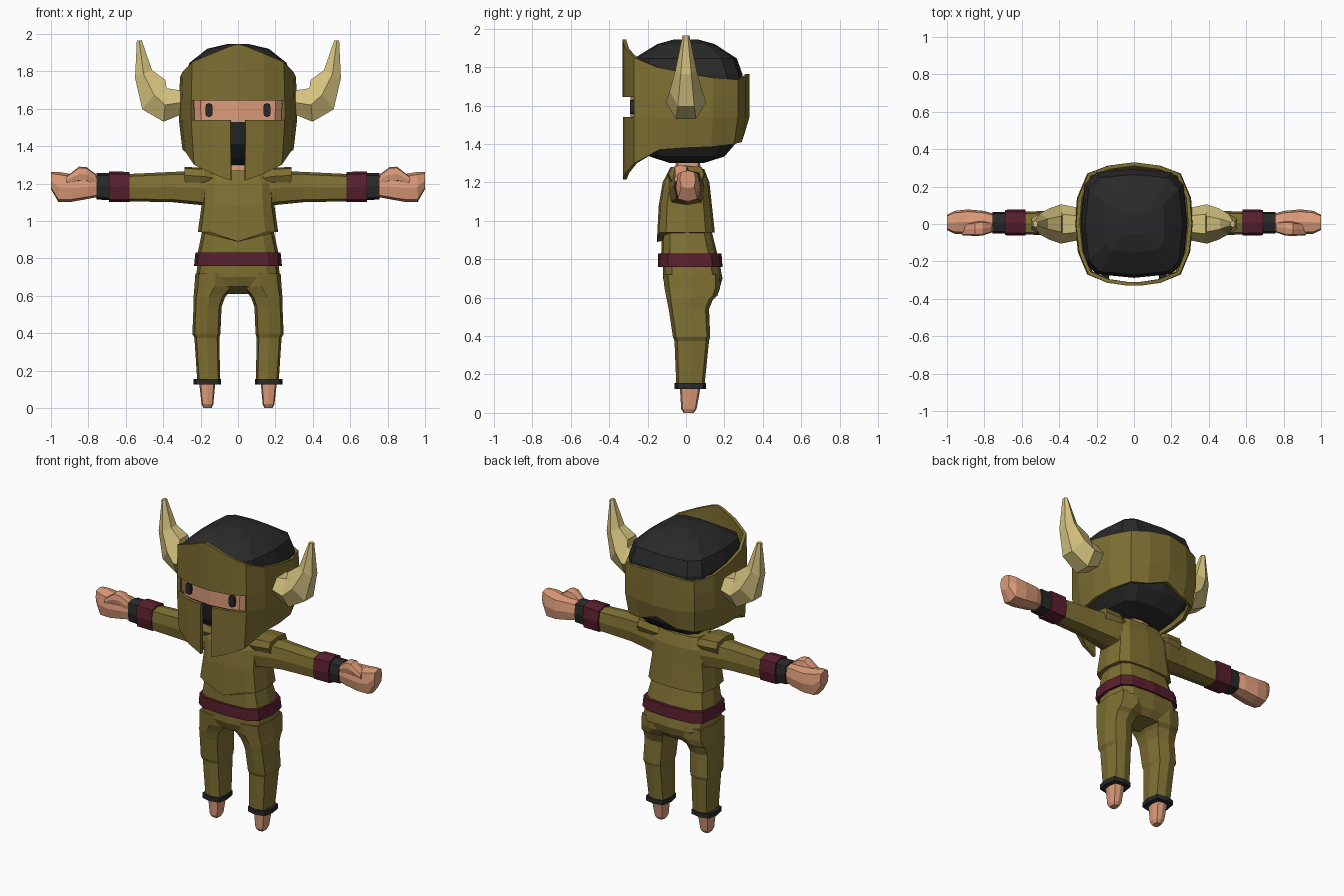
import bpy, bmesh, math
from mathutils import Vector

cube = bpy.data.objects.get("Cube")
if cube:
    bpy.data.objects.remove(cube, do_unlink=True)


def material(name, r, g, b):
    m = bpy.data.materials.new(name)
    m.use_nodes = True
    m.diffuse_color = (r, g, b, 1)
    bsdf = next(n for n in m.node_tree.nodes if n.type == 'BSDF_PRINCIPLED')
    bsdf.inputs["Base Color"].default_value = (r, g, b, 1)
    return m


olive = material("olive", 0.21, 0.16, 0.032)
skin = material("skin", 0.72, 0.33, 0.19)
dark = material("charcoal", 0.022, 0.022, 0.023)
maroon = material("maroon", 0.10, 0.014, 0.027)
bone = material("horn_tan", 0.66, 0.54, 0.21)


def finish(name, bm, mat, mirror=False):
    mesh = bpy.data.meshes.new(name)
    bm.to_mesh(mesh)
    bm.free()
    mesh.materials.append(mat)
    obj = bpy.data.objects.new(name, mesh)
    bpy.context.collection.objects.link(obj)
    if mirror:
        obj.modifiers.new("Mirror", 'MIRROR').use_clip = True
    return obj


def skin_rings(rings):
    """Closed tube through rings of points."""
    bm = bmesh.new()
    loops = [[bm.verts.new(p) for p in ring] for ring in rings]
    n = len(loops[0])
    for a, b in zip(loops, loops[1:]):
        for i in range(n):
            j = (i + 1) % n
            bm.faces.new((a[i], a[j], b[j], b[i]))
    bm.faces.new(loops[0])
    bm.faces.new(loops[-1])
    bmesh.ops.recalc_face_normals(bm, faces=bm.faces)
    return bm


def loft(name, mat, axis, sections, n=8, mirror=False, power=0.55):
    """Rounded-box sections: position on axis, then min/max of the other two."""
    rings = []
    for pos, a0, a1, b0, b1 in sections:
        ring = []
        for i in range(n):
            t = 2 * math.pi * i / n
            c, s = math.cos(t), math.sin(t)
            u = math.copysign(abs(c) ** power, c) if abs(c) > 1e-6 else 0
            v = math.copysign(abs(s) ** power, s) if abs(s) > 1e-6 else 0
            p = [(a0 + a1 + u * (a1 - a0)) / 2, (b0 + b1 + v * (b1 - b0)) / 2]
            p.insert("xyz".index(axis), pos)
            ring.append(Vector(p))
        rings.append(ring)
    return finish(name, skin_rings(rings), mat, mirror)


def centred(*rows):
    """Sections symmetric in x, given as z, half width, front, back."""
    return [(z, -w, w, f, b) for z, w, f, b in rows]


# Head with an exposed strip of face
head = loft("head", dark, 'z', centred(
    (1.30, .10, -.08, .09), (1.335, .20, -.19, .20), (1.41, .25, -.26, .265),
    (1.53, .28, -.288, .29), (1.68, .285, -.288, .295), (1.76, .283, -.285, .295),
    (1.845, .26, -.272, .265), (1.92, .165, -.15, .15), (1.945, .06, -.06, .06)),
    n=12, power=.5)
head.data.materials.append(skin)
for face in head.data.polygons:
    if face.center.y < -.15 and 1.53 < face.center.z < 1.68:
        face.material_index = 1
loft("eyes", dark, 'y', [(-.291, .135, .175, 1.555, 1.63),
                         (-.27, .135, .175, 1.555, 1.63)], mirror=True)
loft("neck", skin, 'z', centred((1.22, .08, -.06, .08), (1.34, .065, -.05, .07)))

# Open helmet: columns of x, y, bottom and top from the front round to the back
columns = [(0, -.33, 1.215, 1.945), (.04, -.329, 1.215, 1.935), (.14, -.315, 1.25, 1.895),
           (.25, -.27, 1.30, 1.85), (.30, -.15, 1.37, 1.80), (.316, 0, 1.38, 1.77),
           (.305, .14, 1.385, 1.745), (.25, .27, 1.40, 1.735), (.14, .312, 1.41, 1.75),
           (0, .33, 1.46, 1.765)]
bm = bmesh.new()
grid = []
for x, y, low, high in columns:
    pull = .93 if y > -.2 else 1
    grid.append([bm.verts.new(p) for p in (
        (x * .94, y * pull, low), (x, y, 1.54), (x, y, 1.645), (x * .98, y, high))])
for i in range(len(grid) - 1):
    for k in range(3):
        nose_gap = k == 0 and i == 0
        eye_slit = k == 1 and i < 3
        if not (nose_gap or eye_slit):
            bm.faces.new((grid[i][k], grid[i + 1][k], grid[i + 1][k + 1], grid[i][k + 1]))
bmesh.ops.delete(bm, geom=[v for v in bm.verts if not v.link_faces], context='VERTS')
helmet = finish("helmet", bm, olive, mirror=True)
helmet.modifiers.new("Thickness", 'SOLIDIFY').thickness = .02

# Horns: hexagonal sections tilted along a rising path
rings = []
for x, z, tall, deep, tilt in ((.29, 1.635, .06, .085, 0), (.39, 1.62, .09, .105, 5),
                               (.45, 1.675, .10, .085, 38), (.505, 1.785, .05, .055, 65),
                               (.528, 1.965, .013, .018, 85)):
    a = math.radians(tilt)
    ring = []
    for i in range(6):
        t = math.pi * i / 3
        h = tall * math.sin(t) / math.sin(math.pi / 3)
        ring.append(Vector((x - h * math.sin(a), deep * math.cos(t), z + h * math.cos(a))))
    rings.append(ring)
finish("horns", skin_rings(rings), bone, mirror=True)

# Upper tunic with a pointed front hem
tunic = loft("tunic", olive, 'z', centred(
    (.94, .215, -.152, .15), (1.08, .195, -.142, .135), (1.20, .19, -.122, .122),
    (1.27, .15, -.085, .095)), n=12)
for v in tunic.data.vertices:
    if v.co.z < .95 and v.co.y < -.1 and abs(v.co.x) < .01:
        v.co.z = .89
loft("tunic_skirt", olive, 'z', centred((.80, .222, -.13, .17), (.96, .188, -.125, .13)), n=12)
loft("belt", maroon, 'z', centred((.76, .235, -.147, .19), (.83, .228, -.145, .185)), n=12)
loft("shoulder_pads", olive, 'x', [(.13, -.085, .085, 1.19, 1.265), (.18, -.10, .10, 1.19, 1.285),
                                   (.285, -.09, .095, 1.20, 1.288)], mirror=True)

# Arms, cuffs and fists
loft("sleeves", olive, 'x', [(.10, -.10, .10, 1.06, 1.27), (.20, -.09, .095, 1.085, 1.268),
                             (.35, -.065, .075, 1.10, 1.262), (.60, -.055, .065, 1.105, 1.25)],
     mirror=True)
loft("maroon_cuffs", maroon, 'x', [(.58, -.062, .078, 1.10, 1.262),
                                   (.69, -.06, .076, 1.10, 1.265)], mirror=True)
loft("wrist_bands", dark, 'x', [(.68, -.05, .065, 1.11, 1.255),
                                (.757, -.05, .065, 1.115, 1.255)], mirror=True)
loft("fists", skin, 'x', [(.74, -.042, .052, 1.13, 1.24), (.80, -.054, .07, 1.118, 1.25),
                          (.89, -.056, .078, 1.102, 1.25), (.96, -.052, .07, 1.10, 1.262),
                          (1.0, -.032, .05, 1.17, 1.262)], mirror=True)
loft("thumbs", skin, 'x', [(.76, -.045, .01, 1.19, 1.25), (.81, -.062, .015, 1.21, 1.288),
                           (.85, -.064, .012, 1.21, 1.29), (.92, -.06, 0, 1.20, 1.235)],
     mirror=True)

# Hips, legs, ankle bands and feet
loft("hips", olive, 'z', centred((.61, .09, -.03, .14), (.65, .19, -.10, .175),
                                 (.70, .225, -.12, .19), (.78, .215, -.12, .175)), n=12)
loft("legs", olive, 'z', [(.13, .095, .217, -.05, .095), (.375, .10, .233, -.06, .12),
                          (.395, .094, .244, -.068, .126), (.54, .088, .238, -.09, .12),
                          (.59, .07, .238, -.10, .14), (.61, .055, .236, -.104, .163),
                          (.65, .015, .233, -.112, .178), (.72, .008, .228, -.12, .18)],
     mirror=True)
loft("ankle_bands", dark, 'z', [(.125, .09, .237, -.06, .103), (.155, .09, .237, -.06, .103)],
     mirror=True)
loft("feet", skin, 'z', [(0, .142, .185, -.012, .04), (.02, .132, .195, -.025, .055),
                         (.13, .122, .207, -.032, .075)], mirror=True)
